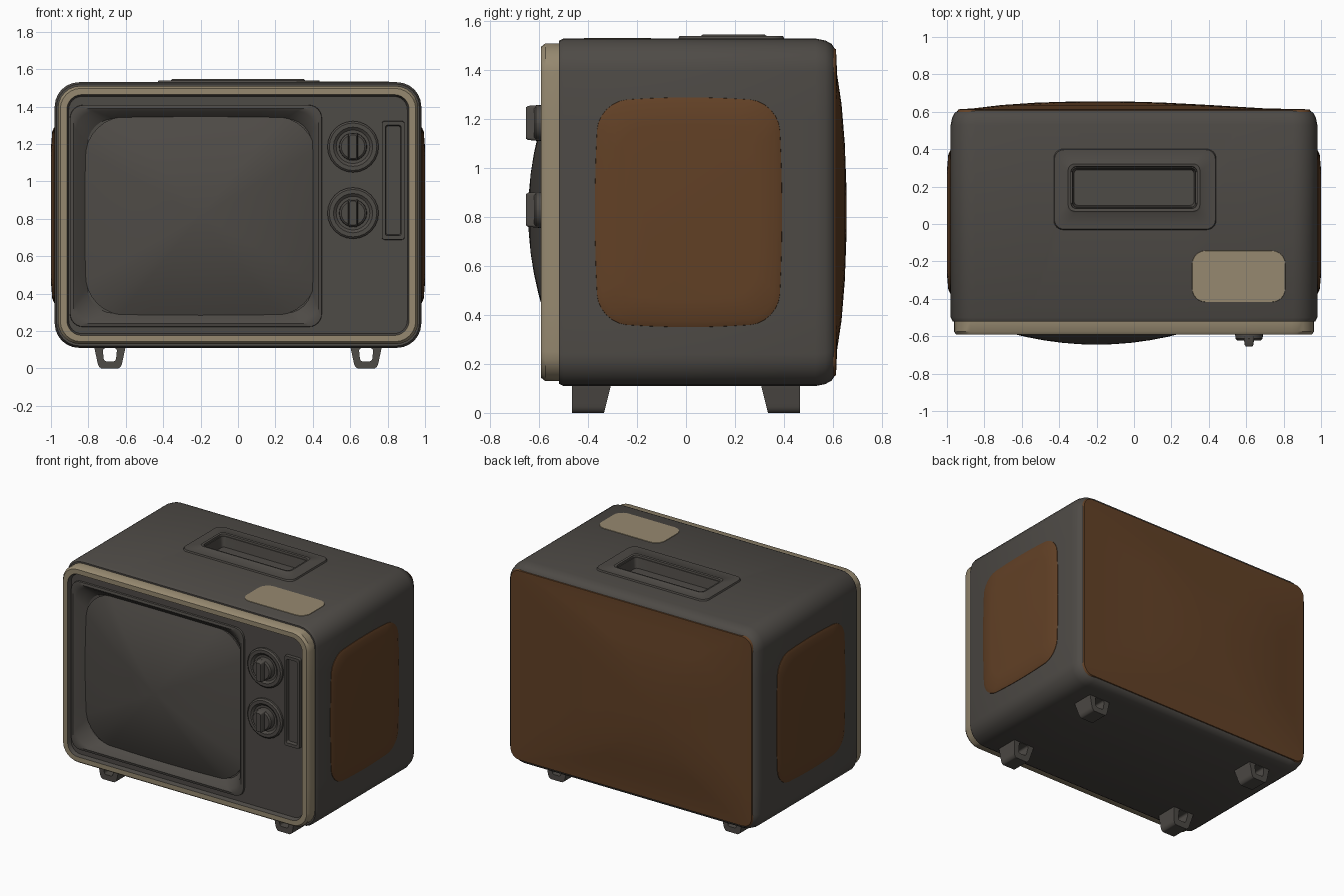
import bpy, bmesh, math
from mathutils import Vector

if "Cube" in bpy.data.objects:
    bpy.data.objects.remove(bpy.data.objects["Cube"])


def material(name, rgb):
    m = bpy.data.materials.new(name)
    m.use_nodes = True
    m.diffuse_color = (*rgb, 1)
    m.node_tree.nodes["Principled BSDF"].inputs["Base Color"].default_value = (*rgb, 1)
    return m


GREY = material("charcoal plastic", (0.076, 0.069, 0.061))
BROWN = material("brown panel", (0.122, 0.052, 0.019))
BEIGE = material("beige trim", (0.305, 0.25, 0.162))

# How (across, up, depth) map to world axes for each facing
PLANES = {
    "front": lambda u, v, d: Vector((u, d, v)),
    "side": lambda u, v, d: Vector((d, u, v)),
    "top": lambda u, v, d: Vector((u, v, d)),
}


def outline(cu, cv, hw, hh, r, bow=0.0, n=6):
    """Rounded rectangle with optionally bowed sides."""
    r = min(r, hw * 0.999, hh * 0.999)
    pts = []
    for q, (su, sv) in enumerate([(1, 1), (-1, 1), (-1, -1), (1, -1)]):
        for i in range(n + 1):
            a = math.pi / 2 * (q + i / n)
            pts.append((su * (hw - r) + r * math.cos(a), sv * (hh - r) + r * math.sin(a)))
    full = []
    for i, p in enumerate(pts):
        full.append(p)
        if i % (n + 1) == n:
            e = pts[(i + 1) % len(pts)]
            full += [(p[0] + (e[0] - p[0]) * k / n, p[1] + (e[1] - p[1]) * k / n)
                     for k in range(1, n)]
    return [(cu + u * (1 - bow * (v / hh) ** 2), cv + v * (1 - bow * (u / hw) ** 2))
            for u, v in full]


def finish(name, bm, mats):
    bmesh.ops.recalc_face_normals(bm, faces=bm.faces)
    me = bpy.data.meshes.new(name)
    bm.to_mesh(me)
    bm.free()
    for m in mats:
        me.materials.append(m)
    ob = bpy.data.objects.new(name, me)
    bpy.context.collection.objects.link(ob)
    me.shade_smooth()
    me.set_sharp_from_angle(angle=math.radians(38))
    return ob


def loft(name, plane, sections, mats, ring=False, bow=0.0, band_mats=None, warp=None):
    """Skin sections (cu, cv, half width, half height, radius, depth); ring closes the loop."""
    bm = bmesh.new()
    rows = []
    for *shape, d in sections:
        rows.append([bm.verts.new(PLANES[plane](u, v, d)) for u, v in outline(*shape, bow)])
    count = len(rows[0])
    for s in range(len(rows) if ring else len(rows) - 1):
        a, b = rows[s], rows[(s + 1) % len(rows)]
        for i in range(count):
            j = (i + 1) % count
            f = bm.faces.new((a[i], a[j], b[j], b[i]))
            f.material_index = band_mats[s] if band_mats else 0
    if not ring:
        for k, row in ((0, rows[0]), (-1, rows[-1])):
            bm.faces.new(row).material_index = band_mats[k] if band_mats else 0
    if warp:
        for v in bm.verts:
            v.co = warp(v.co)
    return finish(name, bm, mats)


def cut(target, cutter):
    """Apply a boolean difference and discard the cutter."""
    cutter.hide_render = True
    mod = target.modifiers.new("opening", 'BOOLEAN')
    mod.operation = 'DIFFERENCE'
    mod.solver = 'EXACT'
    mod.object = cutter
    dg = bpy.context.evaluated_depsgraph_get()
    me = bpy.data.meshes.new_from_object(target.evaluated_get(dg))
    target.modifiers.clear()
    target.data = me
    me.shade_smooth()
    me.set_sharp_from_angle(angle=math.radians(38))
    bpy.data.objects.remove(cutter)


# Cabinet with a carrying recess in its top
MID = 0.82


def shell(inset, depth):
    return (0, MID, 0.98 - inset, 0.71 - inset, 0.13 - inset * 0.6, depth)


cabinet = loft("cabinet", "front", [
    shell(0.01, -0.52), shell(0, -0.5), shell(0, 0.53), shell(0.008, 0.57),
    shell(0.022, 0.595), shell(0.045, 0.61)], [GREY])
cut(cabinet, loft("recess_cutter", "top", [
    (0, 0.195, 0.32, 0.095, 0.02, 1.46), (0, 0.195, 0.34, 0.115, 0.03, 1.6)], [GREY]))

# Beige front rim with a grey control panel set into it
rim = loft("front_rim", "front", [
    (0, MID, 0.963, 0.69, 0.12, -0.515), (0, MID, 0.963, 0.69, 0.12, -0.575),
    (0, MID, 0.95, 0.677, 0.11, -0.592), (0, MID, 0.915, 0.644, 0.08, -0.592),
    (0, MID, 0.905, 0.634, 0.07, -0.565)],
    [BEIGE, GREY], band_mats=[0, 0, 0, 1, 1])
rim.data.polygons[len(rim.data.polygons) - 2].material_index = 0
SX, SZ = -0.225, 0.815
hole = loft("screen_cutter", "front", [
    (SX, SZ, 0.655, 0.575, 0.07, -0.7), (SX, SZ, 0.655, 0.575, 0.07, -0.45)],
    [BEIGE, GREY], band_mats=[1, 1])
cut(rim, hole)

# Screen surround sloping inwards to a domed screen
loft("screen_surround", "front", [
    (SX, SZ, 0.675, 0.595, 0.07, -0.55), (SX, SZ, 0.672, 0.592, 0.07, -0.578),
    (SX, SZ, 0.655, 0.575, 0.08, -0.582), (SX, SZ, 0.640, 0.56, 0.10, -0.572),
    (SX + 0.02, SZ, 0.60, 0.52, 0.14, -0.522), (SX, SZ, 0.655, 0.575, 0.07, -0.518)],
    [GREY], ring=True)
dome = [(-0.2, SZ, 0.63 * t, 0.545 * t, 0.17 * t, -0.645 + 0.115 * t * t)
        for t in (1, 0.9, 0.75, 0.6, 0.45, 0.3, 0.15, 0.04)]
loft("screen", "front", [(*dome[0][:5], -0.515)] + dome, [GREY], bow=0.06)

# Tuning knobs: dial plate, hub and grip bar
for label, z in (("upper", 1.185), ("lower", 0.83)):
    def disc(r, d):
        return (0.615, z, r, r, r, d)
    loft(label + "_dial", "front", [
        disc(0.137, -0.555), disc(0.137, -0.578), disc(0.127, -0.587),
        disc(0.105, -0.587), disc(0.09, -0.575)], [GREY])
    loft(label + "_knob", "front", [
        disc(0.075, -0.56), disc(0.073, -0.613), disc(0.063, -0.622)], [GREY])
    loft(label + "_grip", "front", [
        (0.615, z, 0.028, 0.073, 0.01, -0.6), (0.615, z, 0.024, 0.07, 0.01, -0.645),
        (0.615, z, 0.018, 0.064, 0.01, -0.654)], [GREY])

# Tall channel scale beside the knobs
loft("scale_frame", "front", [
    (0.83, 1.005, 0.062, 0.318, 0.015, -0.555), (0.83, 1.005, 0.06, 0.316, 0.015, -0.588),
    (0.83, 1.005, 0.042, 0.295, 0.01, -0.588), (0.83, 1.005, 0.036, 0.288, 0.01, -0.555)],
    [GREY], ring=True)

# Raised surround and lip of the carrying recess
loft("handle_surround", "top", [
    (0.005, 0.185, 0.44, 0.222, 0.05, 1.515), (0.005, 0.185, 0.43, 0.212, 0.05, 1.54),
    (0, 0.195, 0.36, 0.135, 0.04, 1.54), (0, 0.195, 0.352, 0.127, 0.035, 1.546),
    (0, 0.195, 0.338, 0.113, 0.03, 1.543), (0, 0.195, 0.333, 0.108, 0.03, 1.515)],
    [GREY], ring=True)

# Beige plate on the top
loft("top_plate", "top", [
    (0.56, -0.28, 0.25, 0.138, 0.07, 1.527), (0.56, -0.28, 0.248, 0.136, 0.07, 1.533)],
    [BEIGE])

# Brown cushioned side panels
for label, s in (("left", 1), ("right", -1)):
    loft(label + "_side_panel", "side", [
        (0.01, MID, 0.385, 0.472, 0.12, s * 0.965), (0.01, MID, 0.382, 0.469, 0.12, s * 0.983),
        (0.01, MID, 0.36, 0.447, 0.11, s * 0.993), (0.01, MID, 0.28, 0.36, 0.1, s)],
        [BROWN], bow=0.04)

# Brown back cover, gently domed behind the picture tube
loft("back_cover", "front", [
    (0, MID, 0.945, 0.672, 0.07, 0.6), (0, MID, 0.94, 0.667, 0.07, 0.613),
    (-0.08, MID, 0.78, 0.56, 0.15, 0.618), (-0.15, MID, 0.56, 0.44, 0.2, 0.636),
    (-0.18, MID, 0.34, 0.28, 0.18, 0.649), (-0.18, MID, 0.14, 0.12, 0.1, 0.655)], [BROWN])

# Four open, tapered feet
for side, x in (("left", 0.685), ("right", -0.685)):
    for end, s in (("front", -1), ("back", 1)):
        def taper(co):
            k = 1 - min(co.z / 0.12, 1)
            y = co.y - s * 0.03 * k * (-1 if abs(co.y) < 0.4 else 0)
            return Vector((x + (co.x - x) * (1 - 0.3 * k), y, co.z))
        near, far = s * 0.305, s * 0.465
        loft(f"{end}_{side}_foot", "front", [
            (x, 0.067, 0.085, 0.067, 0.025, near), (x, 0.067, 0.085, 0.067, 0.025, far),
            (x, 0.073, 0.04, 0.035, 0.015, far), (x, 0.073, 0.04, 0.035, 0.015, near)],
            [GREY], ring=True, warp=taper)
